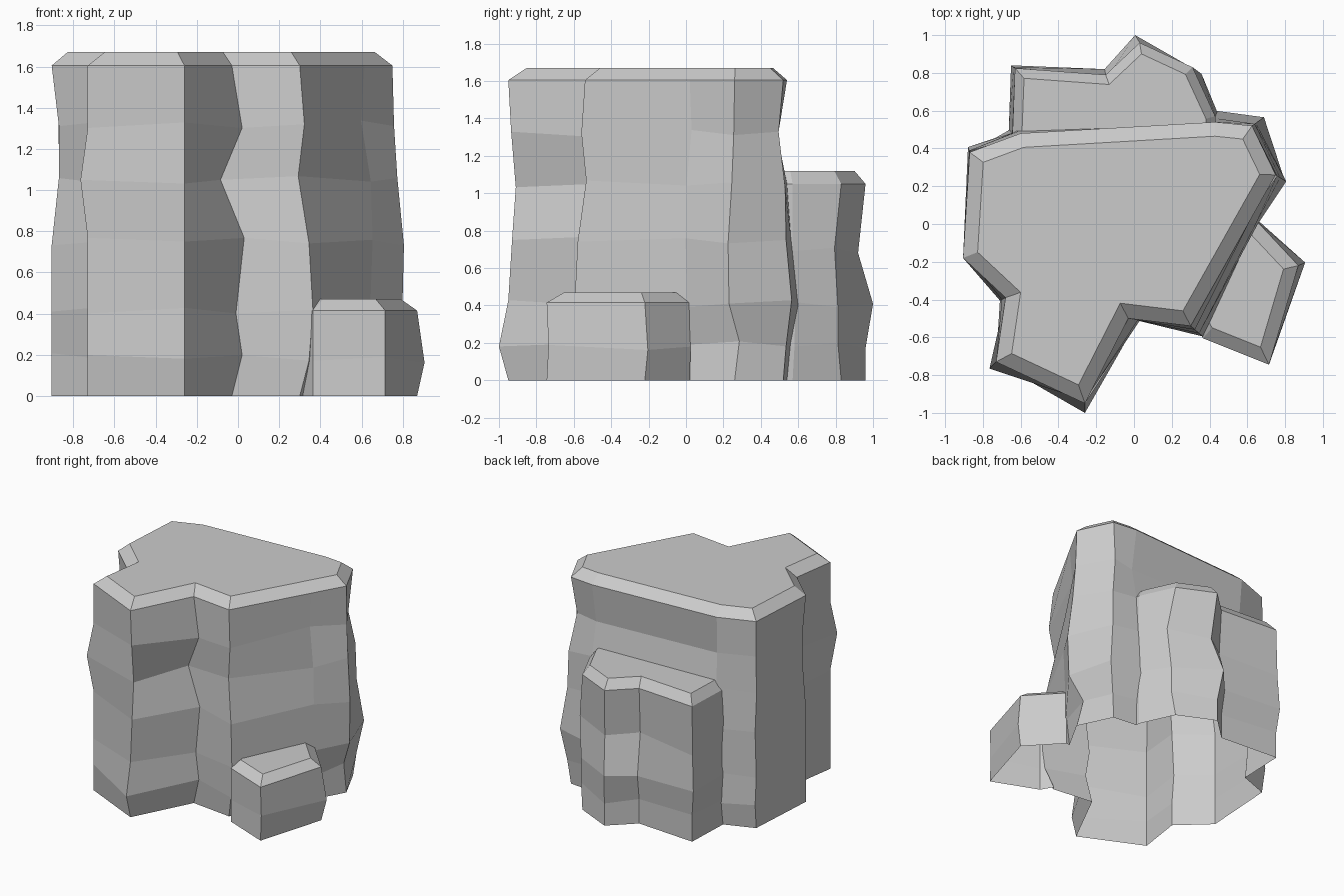
import bpy, bmesh
from mathutils import Vector

if "Cube" in bpy.data.objects:
    bpy.data.objects.remove(bpy.data.objects["Cube"])


def inset(pts, w):
    """Mitred inward offset of a counter-clockwise outline."""
    out = []
    n = len(pts)
    for i, p in enumerate(pts):
        a = (p - pts[i - 1]).normalized()
        b = (pts[(i + 1) % n] - p).normalized()
        na, nb = Vector((-a.y, a.x)), Vector((-b.y, b.x))
        out.append(p + (na + nb) * (w / (1 + na.dot(nb))))
    return out


def column(name, profile, levels, rim, top, bevel, depth):
    """Rock column: each profile row is x, y, bulge direction, bulge per level."""
    base = [Vector(r[0]) for r in profile]
    rings = [(-depth, base), (0, base)]
    for k, z in enumerate(levels):
        rings.append((z, [Vector(r[0]) + Vector(r[1]) * r[2][k] for r in profile]))
    rings += [(rim, base), (top, inset(base, bevel))]
    bm = bmesh.new()
    loops = []
    for k, (z, pts) in enumerate(rings):
        tilt = 0.018 if 1 < k < len(rings) - 2 else 0
        loops.append([bm.verts.new((p.x, p.y, z + tilt * ((i * 7 + k * 3) % 5 - 2) / 2))
                      for i, p in enumerate(pts)])
    n = len(base)
    for lo, hi in zip(loops, loops[1:]):
        for i in range(n):
            j = (i + 1) % n
            bm.faces.new((lo[i], lo[j], hi[j], hi[i]))
    bm.faces.new(loops[-1])
    bm.faces.new(loops[0][::-1])
    me = bpy.data.meshes.new(name)
    bm.to_mesh(me)
    bm.free()
    ob = bpy.data.objects.new(name, me)
    bpy.context.collection.objects.link(ob)
    return ob


# Tall main column
rock = column("rock", [
    ((-.26, -.95), (0, -1), (.05, 0, -.02, -.04, -.015)),
    ((-.03, -.50), (1, -.2), (.05, .02, .06, -.055, .05)),
    ((.30, -.54), (.75, -.65), (.06, .085, .06, -.01, .03)),
    ((.615, .02), (.87, -.5), (.03, .03, .045, .035, -.02)),
    ((.75, .26), (.8, -.5), (-.05, .06, .07, .03, .01)),
    ((.625, .52), (.7, .5), (.03, .09, .03, .02, -.05)),
    ((.43, .54), (0, 1), (.02, .06, .02, 0, -.05)),
    ((-.60, .48), (-.4, .9), (.02, .04, 0, .02, -.02)),
    ((-.87, .38), (-.3, .9), (.03, 0, .03, -.01, .01)),
    ((-.905, -.18), (-1, .3), (0, 0, 0, -.035, -.035)),
    ((-.68, -.39), (-1, -.5), (0, .03, 0, -.03, .02)),
    ((-.73, -.73), (-.7, -.7), (0, 0, 0, .05, 0)),
], (.19, .41, .75, 1.05, 1.32), 1.605, 1.67, .075, .10)

# Medium column at the back
back = column("back_ledge", [
    ((.43, .57), (.5, .5), (.02, .03, 0)),
    ((.31, .83), (.8, -.6), (.03, .03, .06)),
    ((.03, .96), (-.6, 1), (0, .04, -.04)),
    ((-.15, .79), (-.2, 1), (0, .03, -.02)),
    ((-.63, .825), (-.7, .5), (.0, .03, .01)),
    ((-.65, .30), (-1, 0), (0, .02, 0)),
    ((.45, .30), (1, 0), (0, 0, 0)),
], (.19, .40, .69), 1.05, 1.12, .05, .15)

# Low block at the front right
low = column("low_ledge", [
    ((.365, -.605), (0, -1), (0,)),
    ((.715, -.745), (0, -1), (-.01,)),
    ((.87, -.22), (.9, .4), (.04,)),
    ((.645, .02), (.5, .5), (.01,)),
    ((.35, .0), (0, 1), (0,)),
    ((.22, -.35), (0, 1), (0,)),
], (.18,), .415, .47, .07, .20)

# Fuse the columns into one shell
for ob in (back, low):
    m = rock.modifiers.new("fuse", 'BOOLEAN')
    m.operation, m.solver, m.object = 'UNION', 'EXACT', ob
dg = bpy.context.evaluated_depsgraph_get()
fused = bpy.data.meshes.new_from_object(rock.evaluated_get(dg))
rock.modifiers.clear()
rock.data = fused
for ob in (back, low):
    bpy.data.objects.remove(ob)

# Trim at the ground, leaving the underside open
bm = bmesh.new()
bm.from_mesh(fused)
bmesh.ops.bisect_plane(bm, geom=bm.verts[:] + bm.edges[:] + bm.faces[:], dist=1e-5,
                       plane_co=(0, 0, 0), plane_no=(0, 0, 1), clear_inner=True)
bm.to_mesh(fused)
bm.free()
